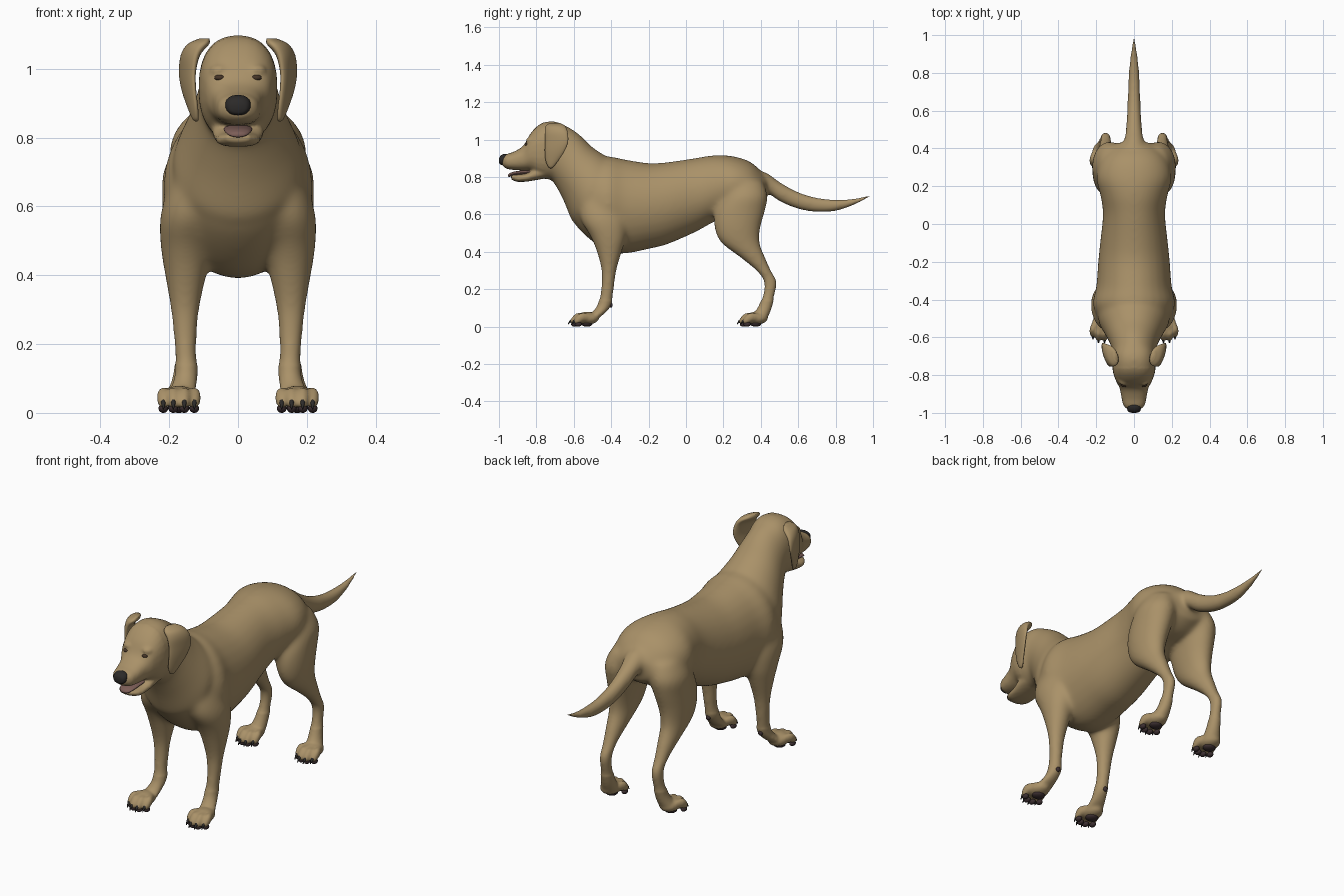
import bpy, bmesh, math
from mathutils import Vector

X, Y, Z = Vector((1, 0, 0)), Vector((0, 1, 0)), Vector((0, 0, 1))


def material(name, rgb):
    m = bpy.data.materials.new(name)
    m.diffuse_color = (*rgb, 1)
    return m


FUR = material("tan fur", (0.40, 0.285, 0.14))
DARK = material("black lips and nose", (0.025, 0.023, 0.022))
PAD = material("dark paw pads", (0.045, 0.028, 0.03))
TONGUE = material("dull pink tongue", (0.20, 0.11, 0.095))
EYE = material("brown eye", (0.06, 0.035, 0.02))


def catmull(p0, p1, p2, p3, t):
    return [0.5 * (2 * b + (c - a) * t + (2 * a - 5 * b + 4 * c - d) * t * t
                   + (3 * b - a - 3 * c + d) * t ** 3)
            for a, b, c, d in zip(p0, p1, p2, p3)]


def loft(bm, sections, A, B, side=1, power=2.0, n=28, steps=5):
    """Smooth tube through (x, y, z, radius along A, radius along B) sections."""
    s = [sections[0]] + list(sections) + [sections[-1]]
    rows = [catmull(*s[i:i + 4], k / steps)
            for i in range(len(sections) - 1) for k in range(steps)]
    rows.append(sections[-1])
    rings = []
    for x, y, z, a, b in rows:
        ring = []
        for k in range(n):
            c, d = math.cos(2 * math.pi * k / n), math.sin(2 * math.pi * k / n)
            c = math.copysign(abs(c) ** (2 / power), c)
            d = math.copysign(abs(d) ** (2 / power), d)
            p = Vector((x, y, z)) + A * (max(a, .001) * c) + B * (max(b, .001) * d)
            ring.append(bm.verts.new((p.x * side, p.y, p.z)))
        rings.append(ring)
    faces = [bm.faces.new((r[k], r[(k + 1) % n], q[(k + 1) % n], q[k]))
             for r, q in zip(rings, rings[1:]) for k in range(n)]
    faces += [bm.faces.new(rings[0]), bm.faces.new(rings[-1])]
    bmesh.ops.recalc_face_normals(bm, faces=faces)


def ball(bm, centre, radii):
    vs = bmesh.ops.create_uvsphere(bm, u_segments=20, v_segments=12, radius=1)["verts"]
    for v in vs:
        v.co = Vector([c + r * p for c, r, p in zip(centre, radii, v.co)])


def finish(bm, name, mat):
    me = bpy.data.meshes.new(name)
    bm.to_mesh(me)
    bm.free()
    me.materials.append(mat)
    me.shade_smooth()
    ob = bpy.data.objects.new(name, me)
    bpy.context.collection.objects.link(ob)
    return ob


def span(y, bottom, top, rx):
    """Upright section from its lowest and highest point."""
    return (0, y, (bottom + top) / 2, rx, (top - bottom) / 2)


body, pads, claws = bmesh.new(), bmesh.new(), bmesh.new()

# torso
loft(body, [span(-.62, .60, .74, .07), span(-.58, .53, .80, .135), span(-.50, .455, .87, .19),
            span(-.42, .405, .91, .218), span(-.33, .39, .895, .20), span(-.20, .415, .875, .19),
            span(-.10, .44, .88, .18), span(.05, .505, .902, .165), span(.15, .56, .917, .178),
            span(.25, .60, .912, .20), span(.35, .62, .878, .17), span(.43, .67, .80, .09)], X, Z)
# neck, sections leaning forward
loft(body, [(0, -.50, .72, .19, .19), (0, -.52, .74, .185, .195), (0, -.58, .82, .15, .163),
            (0, -.64, .90, .122, .147), (0, -.70, .95, .11, .14)],
     X, Vector((0, .47, .88)))
# skull and muzzle
loft(body, [span(-.60, .92, 1.03, .05), span(-.66, .84, 1.083, .10), span(-.72, .79, 1.10, .115),
            span(-.78, .80, 1.083, .112), span(-.83, .832, 1.035, .096), span(-.87, .835, .968, .076),
            span(-.92, .838, .936, .066), span(-.96, .845, .922, .056), span(-.982, .862, .908, .034)],
     X, Z, power=2.4)
# lower jaw
loft(body, [(0, -.74, .84, .08, .045), (0, -.80, .818, .075, .034), (0, -.85, .799, .068, .023),
            (0, -.90, .794, .06, .02), (0, -.935, .80, .034, .013)], X, Z, power=2.4)
# tail
loft(body, [span(.34, .72, .84, .07), span(.43, .715, .825, .055), span(.50, .668, .776, .045),
            span(.60, .627, .722, .038), span(.70, .61, .692, .034), span(.80, .615, .682, .030),
            span(.90, .648, .688, .022), span(.97, .682, .704, .013), span(1.0, .703, .709, .003)], X, Z)


def paw(side, cx, tip):
    """Foot with four toes, claws and pads; tip is the foremost y."""
    ball(body, (side * cx, tip + .105, .045), (.05, .065, .034))
    ball(pads, (side * cx, tip + .105, .016), (.032, .03, .016))
    for off, back in ((-.045, .024), (-.016, .004), (.016, .004), (.045, .024)):
        x, y = cx + off, tip + back
        loft(body, [(cx + off * .7, y + .10, .05, .015, .018), (x, y + .055, .05, .018, .025),
                    (x, y + .03, .036, .0175, .024), (x, y + .012, .027, .008, .01)],
             X, Z, side, n=16)
        loft(claws, [(x, y + .025, .034, .008, .01), (x, y + .01, .027, .006, .008),
                     (x, y, .013, .002, .003)], X, Z, side, n=10, steps=3)
        ball(pads, (side * x, y + .035, .013), (.014, .019, .013))


for s in (1, -1):
    # front leg
    loft(body, [(.11, -.46, .72, .07, .11), (.14, -.44, .58, .085, .125), (.15, -.415, .48, .075, .095),
                (.152, -.41, .40, .061, .068), (.154, -.412, .30, .043, .041),
                (.153, -.42, .20, .034, .036), (.15, -.435, .12, .033, .037),
                (.158, -.468, .075, .037, .037), (.168, -.51, .045, .045, .04)], X, Y, s)
    # hind leg
    loft(body, [(.11, .31, .78, .07, .10), (.128, .315, .70, .09, .122), (.136, .288, .62, .085, .136),
                (.145, .275, .53, .074, .124), (.15, .29, .45, .06, .105), (.15, .357, .37, .047, .069),
                (.15, .415, .30, .035, .042), (.15, .452, .24, .030, .037),
                (.153, .443, .17, .029, .033), (.158, .42, .10, .033, .038),
                (.168, .39, .05, .044, .048)], X, Y, s)
    paw(s, .172, -.635)
    paw(s, .172, .268)
    # wrist pad
    ball(pads, (s * .152, -.402, .115), (.012, .010, .013))
    # brow ridge
    ball(body, (s * .052, -.826, .995), (.032, .03, .02))

# fuse the fur parts into one skin
dog = finish(body, "body", FUR)
bpy.context.view_layer.objects.active = dog
dog.select_set(True)
mod = dog.modifiers.new("fuse", 'REMESH')
mod.mode = 'VOXEL'
mod.voxel_size = 0.007
bpy.ops.object.modifier_apply(modifier=mod.name)

# soften the joints, keeping face and feet crisper
me = dog.data
bm = bmesh.new()
bm.from_mesh(me)
soft = [v for v in bm.verts if v.co.z > .14 and v.co.y > -.76]
for i in range(34):
    bmesh.ops.smooth_vert(bm, verts=bm.verts if i < 3 else soft, factor=.5,
                          use_axis_x=True, use_axis_y=True, use_axis_z=True)
# dark lips and muzzle front
for f in bm.faces:
    c = f.calc_center_median()
    f.material_index = int((c.y < -.80 and .783 < c.z < .847) or (c.y < -.955 and c.z < .875))
bm.to_mesh(me)
bm.free()
me.materials.clear()
me.materials.append(FUR)
me.materials.append(DARK)
me.shade_smooth()

finish(pads, "paw_pads", PAD)
finish(claws, "claws", DARK)

# hanging ears, back edge flared outward
ears, eyes = bmesh.new(), bmesh.new()
flare = Vector((.3, .95, 0))
out = Vector((.95, -.3, 0))
for s in (1, -1):
    loft(ears, [(.098, -.70, 1.088, .03, .012), (.115, -.698, 1.072, .055, .028),
                (.138, -.694, 1.04, .064, .022), (.147, -.692, .99, .065, .016),
                (.143, -.702, .94, .056, .014), (.132, -.716, .89, .037, .012),
                (.124, -.722, .857, .017, .009), (.121, -.722, .847, .004, .003)],
         flare, out, s)
    ball(eyes, (s * .053, -.851, .974), (.016, .012, .009))
finish(ears, "ears", FUR)
finish(eyes, "eyes", EYE)

# nose
nose = bmesh.new()
loft(nose, [(0, -.952, .900, .026, .020), (0, -.968, .897, .036, .027), (0, -.985, .892, .035, .027),
            (0, -.996, .889, .026, .019), (0, -1.0, .888, .010, .008)], X, Z, power=2.3)
finish(nose, "nose", DARK)

# tongue
tongue = bmesh.new()
loft(tongue, [(0, -.78, .828, .04, .012), (0, -.86, .825, .042, .012), (0, -.92, .818, .038, .011),
              (0, -.945, .81, .026, .009), (0, -.952, .807, .008, .004)], X, Z)
finish(tongue, "tongue", TONGUE)
